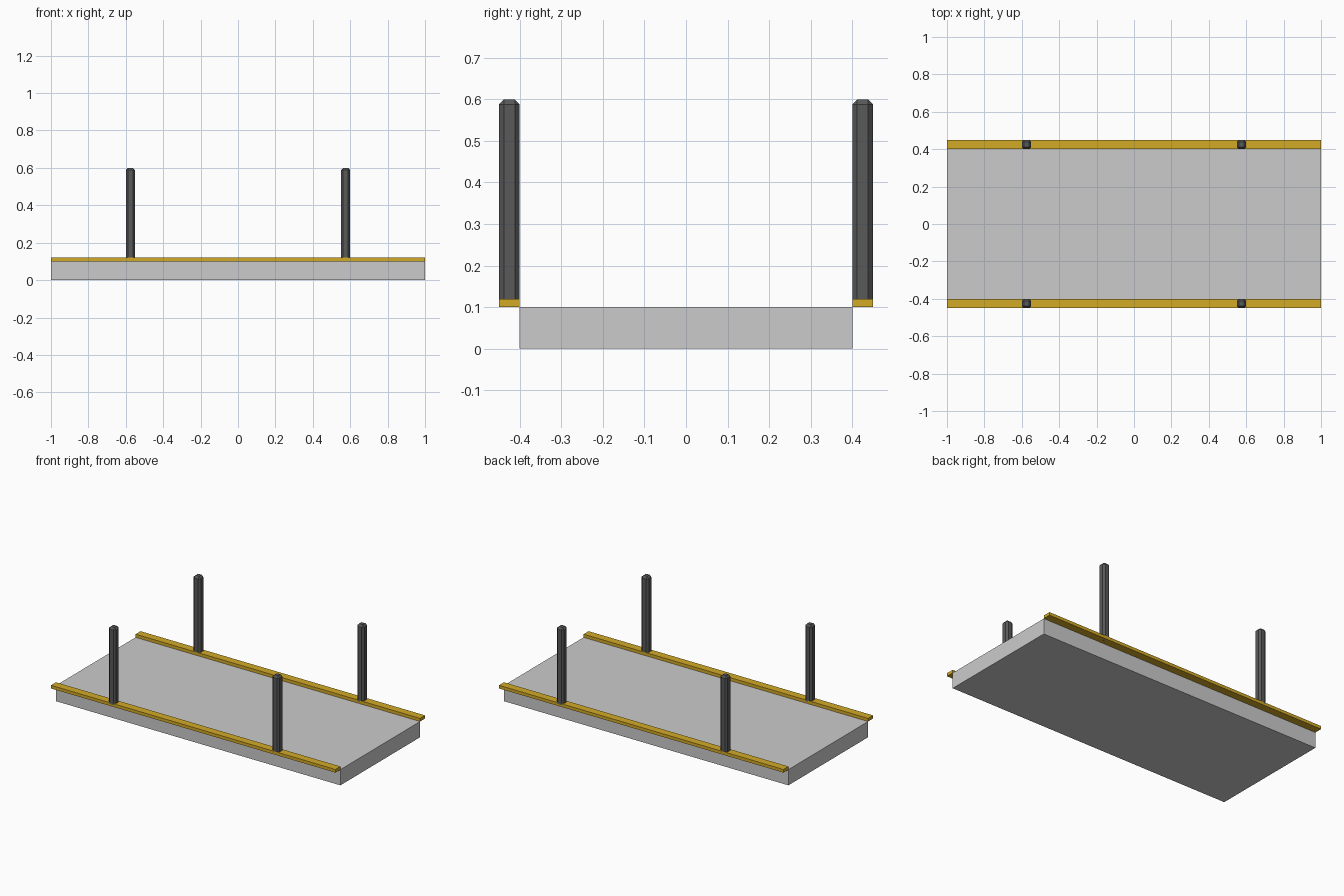
import bpy

if "Cube" in bpy.data.objects:
    bpy.data.objects.remove(bpy.data.objects["Cube"])


def material(name, color):
    mat = bpy.data.materials.new(name)
    mat.diffuse_color = color
    mat.use_nodes = True
    mat.node_tree.nodes["Principled BSDF"].inputs["Base Color"].default_value = mat.diffuse_color
    return mat


def box(name, center, size, mat=None, bevel=0):
    bpy.ops.mesh.primitive_cube_add(size=1, location=center)
    obj = bpy.context.object
    obj.name = name
    obj.scale = size
    bpy.ops.object.transform_apply(location=False, rotation=False, scale=True)
    if mat:
        obj.data.materials.append(mat)
    if bevel:
        mod = obj.modifiers.new("chamfer", 'BEVEL')
        mod.width = bevel
        mod.segments = 1
    return obj


yellow = material("yellow_paint", (0.65, 0.4, 0.02, 1))
dark = material("dark_metal", (0.1, 0.1, 0.1, 1))

# Flat deck
box("deck", (0, 0, 0.05), (2, 0.8, 0.1))

# Side rails with two chamfered posts each
for side, y in (("front", -0.425), ("back", 0.425)):
    box(side + "_rail", (0, y, 0.11), (2, 0.05, 0.02), yellow)
    for end, x in (("left", -0.575), ("right", 0.575)):
        box(f"{side}_{end}_post", (x, y, 0.35), (0.05, 0.05, 0.5), dark, 0.012)
